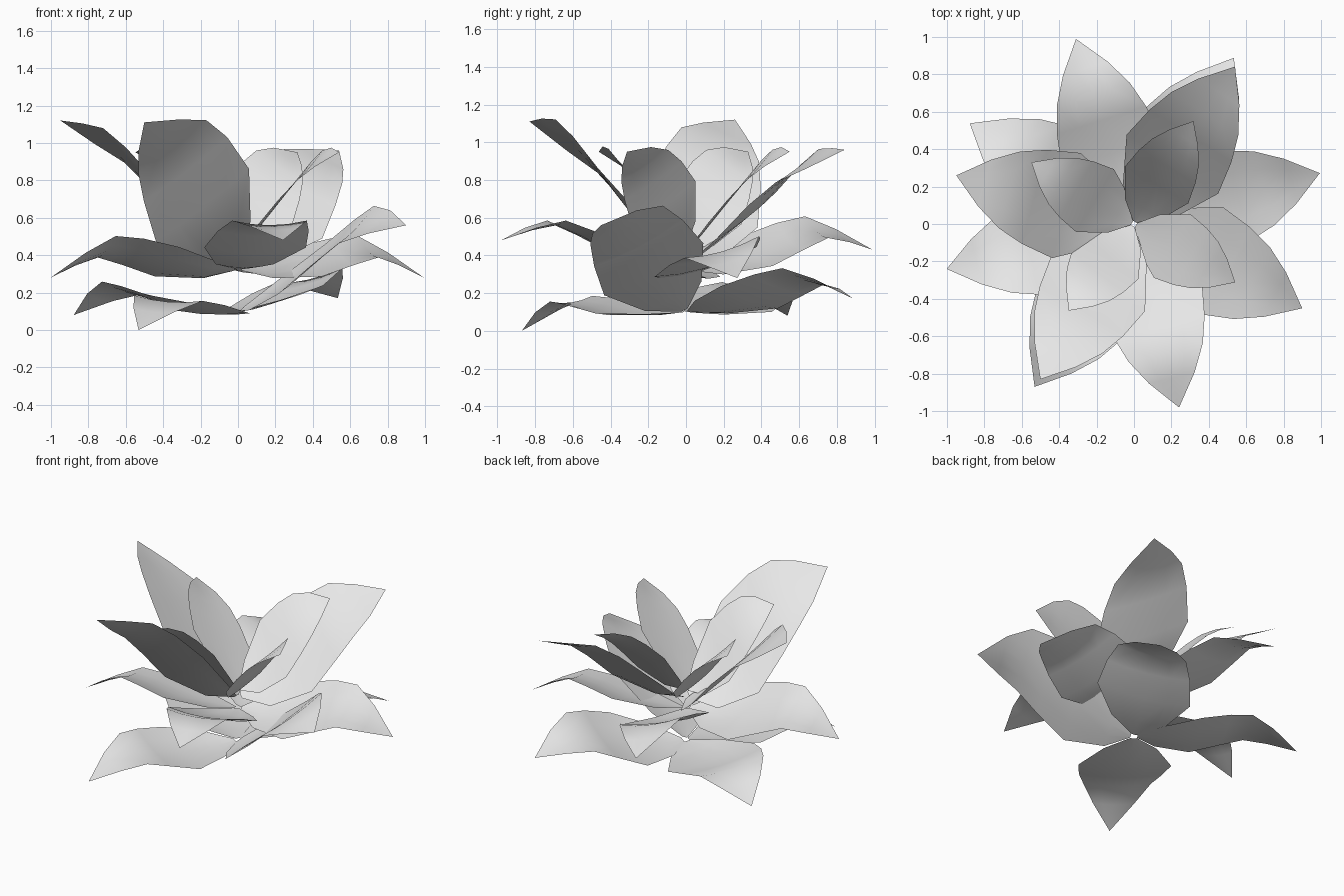
import bpy
import bmesh
from math import radians, cos, sin

default_cube = bpy.data.objects.get("Cube")
if default_cube:
    bpy.data.objects.remove(default_cube, do_unlink=True)

# One pale colour for the whole flower
petal_material = bpy.data.materials.new("pale_petal")
petal_material.use_nodes = True
colour = (0.8, 0.8, 0.8, 1.0)
petal_material.diffuse_color = colour
petal_material.node_tree.nodes["Principled BSDF"].inputs["Base Color"].default_value = colour

# Shared petal outline: distance along the petal and half width there
STATIONS = (0.02, 0.15, 0.38, 0.56, 0.7, 0.84, 1.0)
HALF_WIDTHS = (0.02, 0.16, 0.28, 0.25, 0.205, 0.125, 0.0)
ACROSS = (-1.0, -0.5, 0.0, 0.5, 1.0)


def add_petal(name, heights, breadth, angle, reach, lift, roll, cup):
    """Cupped leaf-shaped sheet pointing outwards at the given angle."""
    a = radians(angle)
    bm = bmesh.new()
    rows = []
    for t, half, height in zip(STATIONS, HALF_WIDTHS, heights):
        row = []
        for side in (ACROSS if half else (0.0,)):
            w = side * half * breadth
            r = t * reach
            z = height + lift * t + roll * w + cup * (side * side - 0.4) * half
            row.append(bm.verts.new((r * cos(a) - w * sin(a),
                                     r * sin(a) + w * cos(a), z)))
        rows.append(row)
    # Quads along the blade, a fan of triangles at the tip
    for near, far in zip(rows, rows[1:]):
        for i in range(len(ACROSS) - 1):
            if len(far) == 1:
                bm.faces.new((near[i], far[0], near[i + 1]))
            else:
                bm.faces.new((near[i], far[i], far[i + 1], near[i + 1]))
    for face in bm.faces:
        face.smooth = True
    mesh = bpy.data.meshes.new(name)
    bm.to_mesh(mesh)
    bm.free()
    mesh.materials.append(petal_material)
    petal = bpy.data.objects.new(name, mesh)
    bpy.context.collection.objects.link(petal)


# Each whorl: name, height profile, breadth, cup,
# then its petals as (angle, reach, lift, roll)
WHORLS = (
    ("lowest_petal", (0.1, 0.1, 0.12, 0.17, 0.2, 0.15, 0.06), 1.05, 0.1, (
        (59, 1.036, 0.11, -0.2),
        (148.5, 1.03, 0.02, 0.15),
        (238.6, 1.02, -0.06, -0.07),
        (333.4, 1.006, 0.5, 0.47))),
    ("spreading_petal", (0.32, 0.31, 0.345, 0.4, 0.43, 0.37, 0.28), 1.0, 0.12, (
        (15.3, 1.03, 0.0, 0.28),
        (107.4, 1.037, 0.15, 0.28),
        (193.5, 1.03, 0.0, 0.28),
        (283.8, 1.01, 0.2, 0.0))),
    ("upright_petal", (0.4, 0.45, 0.625, 0.8, 0.91, 0.96, 1.02), 1.04, 0.06, (
        (57.3, 1.0, -0.06, 0.42),
        (164.7, 0.985, 0.1, 0.43),
        (238.9, 0.97, 0.09, 0.66))),
    ("inner_petal", (0.45, 0.51, 0.67, 0.79, 0.87, 0.92, 0.95), 0.7, 0.05, (
        (60, 0.635, 0.0, 0.58),
        (149, 0.64, 0.0, 0.58),
        (233, 0.58, 0.0, 0.62),
        (330, 0.625, 0.0, 0.58))),
)

for whorl, heights, breadth, cup, petals in WHORLS:
    for number, (angle, reach, lift, roll) in enumerate(petals, 1):
        add_petal(f"{whorl}_{number}", heights, breadth, angle, reach, lift, roll, cup)
